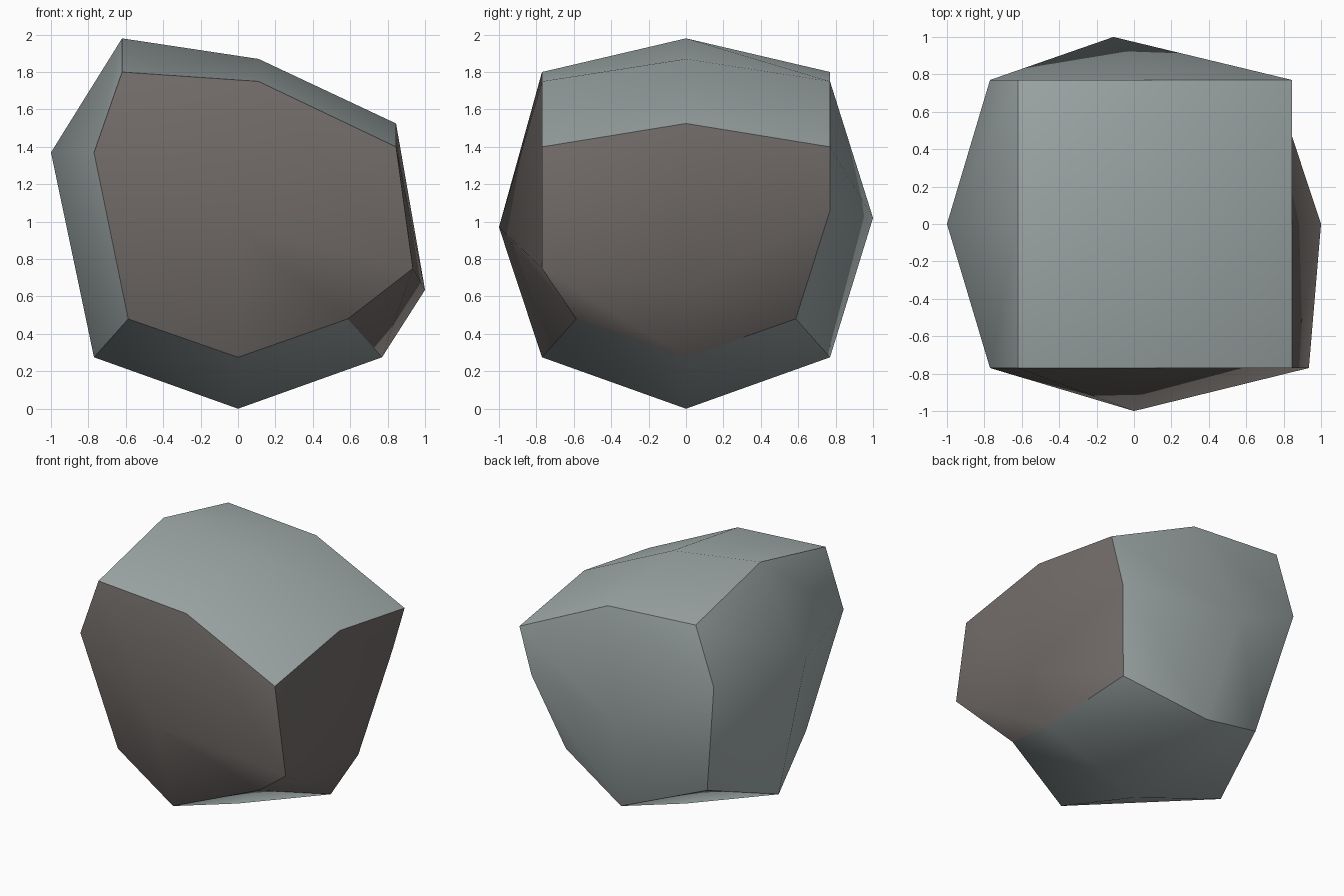
import bpy, bmesh

if "Cube" in bpy.data.objects:
    bpy.data.objects.remove(bpy.data.objects["Cube"])

# Materials
def material(name, rgb):
    m = bpy.data.materials.new(name)
    m.diffuse_color = (*rgb, 1)
    m.use_nodes = True
    m.node_tree.nodes["Principled BSDF"].inputs["Base Color"].default_value = m.diffuse_color
    return m

grey = material("pale grey stone", (0.36, 0.41, 0.41))
brown = material("brown grey stone", (0.17, 0.152, 0.144))

# Control points on a once-divided cube: (i, |j|, k) -> (x, |y|, z), mirrored in y
symmetric = {
    (-1, 1, 1): (-.62, .77, 1.80), (-1, 0, 1): (-.62, 0, 1.98),
    (0, 1, 1): (.11, .77, 1.75), (0, 0, 1): (.11, 0, 1.87),
    (1, 1, 1): (.845, .77, 1.40), (1, 0, 1): (.845, 0, 1.525),
    (-1, 1, 0): (-.77, .77, 1.37), (-1, 0, 0): (-1, 0, 1.37),
    (1, 0, 0): (1, 0, .635),
    (-1, 1, -1): (-.587, .587, .48), (-1, 0, -1): (-.77, 0, .275),
    (0, 1, -1): (0, .77, .275), (0, 0, -1): (0, 0, 0),
    (1, 1, -1): (.587, .587, .48), (1, 0, -1): (.77, 0, .275),
}
# Points that differ between front and back
uneven = {
    (0, -1, 0): (0, -1, .97), (0, 1, 0): (-.11, 1, 1.02),
    (1, -1, 0): (.935, -.77, .75), (1, 1, 0): (.745, .77, 1.06),
}

# Boulder: cube split into 2 x 2 per side, then shaped
bm = bmesh.new()
bmesh.ops.create_cube(bm, size=2)
bmesh.ops.subdivide_edges(bm, edges=bm.edges[:], cuts=1, use_grid_fill=True)
bm.normal_update()

# Front and right sides are brown
for f in bm.faces:
    f.smooth = True
    f.material_index = 1 if f.normal.x > .5 or f.normal.y < -.5 else 0

# Crisp edges where two sides meet
for e in bm.edges:
    a, b = e.link_faces
    e.smooth = a.normal.dot(b.normal) > .5

for v in bm.verts:
    i, j, k = (round(c) for c in v.co)
    if (i, j, k) in uneven:
        v.co = uneven[i, j, k]
    else:
        x, y, z = symmetric[i, abs(j), k]
        v.co = (x, y * j, z)

bm.normal_update()
mesh = bpy.data.meshes.new("boulder")
bm.to_mesh(mesh)
bm.free()
mesh.materials.append(grey)
mesh.materials.append(brown)
boulder = bpy.data.objects.new("boulder", mesh)
bpy.context.collection.objects.link(boulder)
